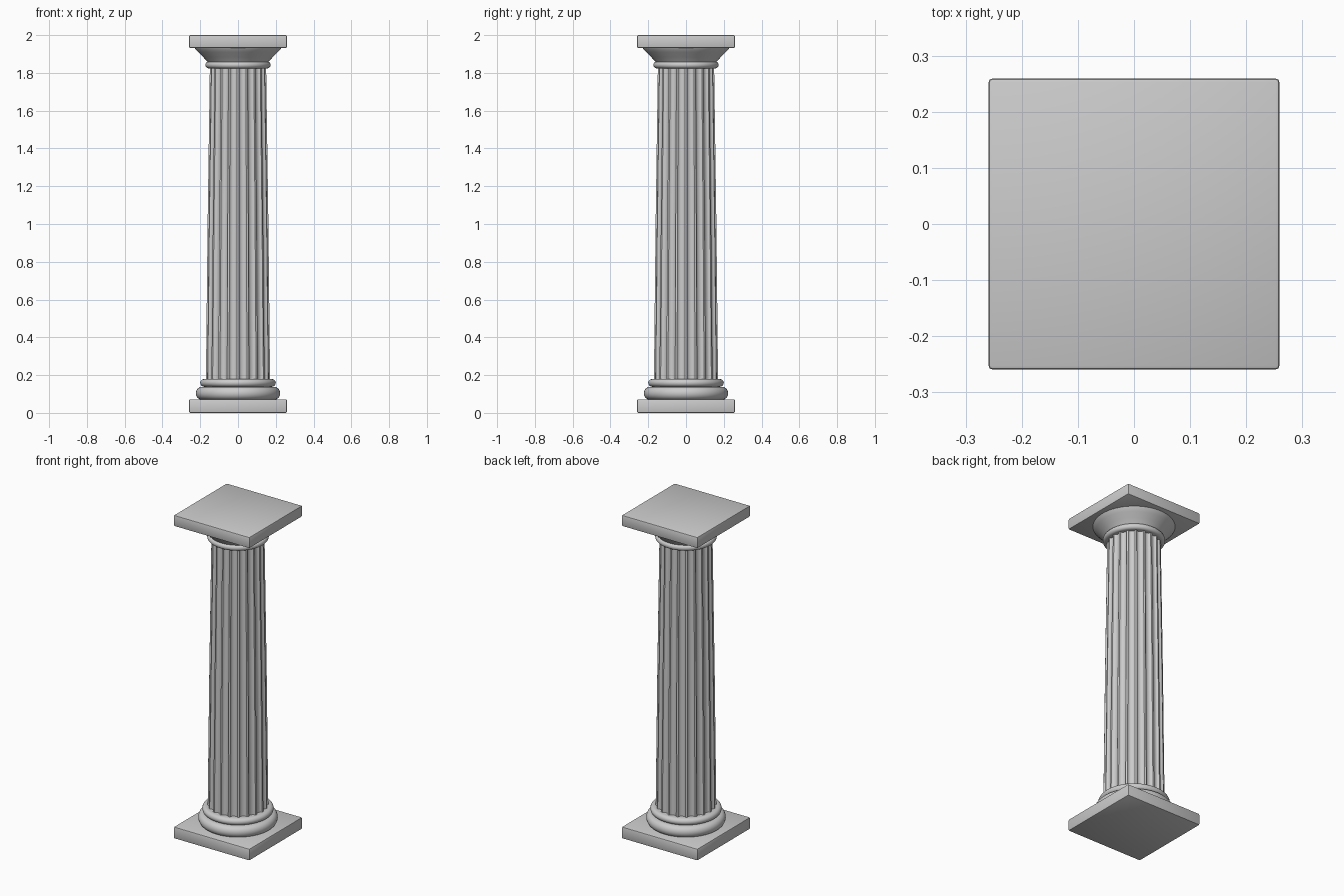
import bpy, bmesh
from math import sin, cos, pi, sqrt, radians

if "Cube" in bpy.data.objects:
    bpy.data.objects.remove(bpy.data.objects["Cube"])


def finish(bm, name):
    bmesh.ops.recalc_face_normals(bm, faces=bm.faces)
    me = bpy.data.meshes.new(name)
    bm.to_mesh(me)
    bm.free()
    ob = bpy.data.objects.new(name, me)
    bpy.context.collection.objects.link(ob)
    bpy.ops.object.select_all(action='DESELECT')
    ob.select_set(True)
    bpy.context.view_layer.objects.active = ob
    bpy.ops.object.shade_smooth_by_angle(angle=radians(35))
    return ob


def stack_rings(name, rings):
    """Skin a stack of equal-length vertex rings and cap both ends."""
    bm = bmesh.new()
    rows = [[bm.verts.new(p) for p in ring] for ring in rings]
    n = len(rows[0])
    for a, b in zip(rows, rows[1:]):
        for i in range(n):
            j = (i + 1) % n
            bm.faces.new((a[i], a[j], b[j], b[i]))
    bm.faces.new(rows[0][::-1])
    bm.faces.new(rows[-1])
    return finish(bm, name)


def lathe(name, profile, n=64):
    return stack_rings(name, [[(r * cos(2 * pi * i / n), r * sin(2 * pi * i / n), z)
                               for i in range(n)] for r, z in profile])


def half_round(r, z0, z1, bulge, steps=10):
    """Convex moulding profile from z0 to z1 reaching r + bulge."""
    zc, h = (z0 + z1) / 2, (z1 - z0) / 2
    return [(r + bulge * cos(t), zc + h * sin(t))
            for t in (-pi / 2 + pi * k / steps for k in range(steps + 1))]


def slab(name, z0, z1, half=0.259):
    bm = bmesh.new()
    bmesh.ops.create_cube(bm, size=1)
    for v in bm.verts:
        v.co = (v.co.x * 2 * half, v.co.y * 2 * half, z0 + (v.co.z + 0.5) * (z1 - z0))
    bmesh.ops.bevel(bm, geom=bm.edges[:], offset=0.006, segments=2,
                    profile=0.5, affect='EDGES')
    return finish(bm, name)


def flute_ring(r, z, flutes=20, steps=8, fillet=0.2, depth=0.085):
    """Circle with scooped flutes separated by narrow flat fillets."""
    pts = []
    for f in range(flutes):
        for k in range(steps + 1):
            u = k / steps
            a = 2 * pi * (f + fillet / 2 + u * (1 - fillet)) / flutes
            rr = r * (1 - depth * sqrt(max(0, 1 - (2 * u - 1) ** 2)))
            pts.append((rr * cos(a), rr * sin(a), z))
    return pts


# Square slabs at the foot and head
slab("plinth", 0, 0.072)
slab("abacus", 1.932, 2.0)

# Two stacked base mouldings
lathe("lower_base_ring", half_round(0.192, 0.07, 0.138, 0.031))
lathe("upper_base_ring", half_round(0.178, 0.138, 0.18, 0.022))

# Tapered fluted shaft
stack_rings("fluted_shaft", [flute_ring(0.17, 0.17), flute_ring(0.161, 1.0),
                             flute_ring(0.149, 1.835)])

# Neck ring and flared capital
lathe("neck_ring", half_round(0.155, 1.824, 1.86, 0.018))
lathe("flared_capital", [(0.155, 1.85), (0.162, 1.86), (0.185, 1.884),
                         (0.21, 1.91), (0.226, 1.927), (0.23, 1.935)])
